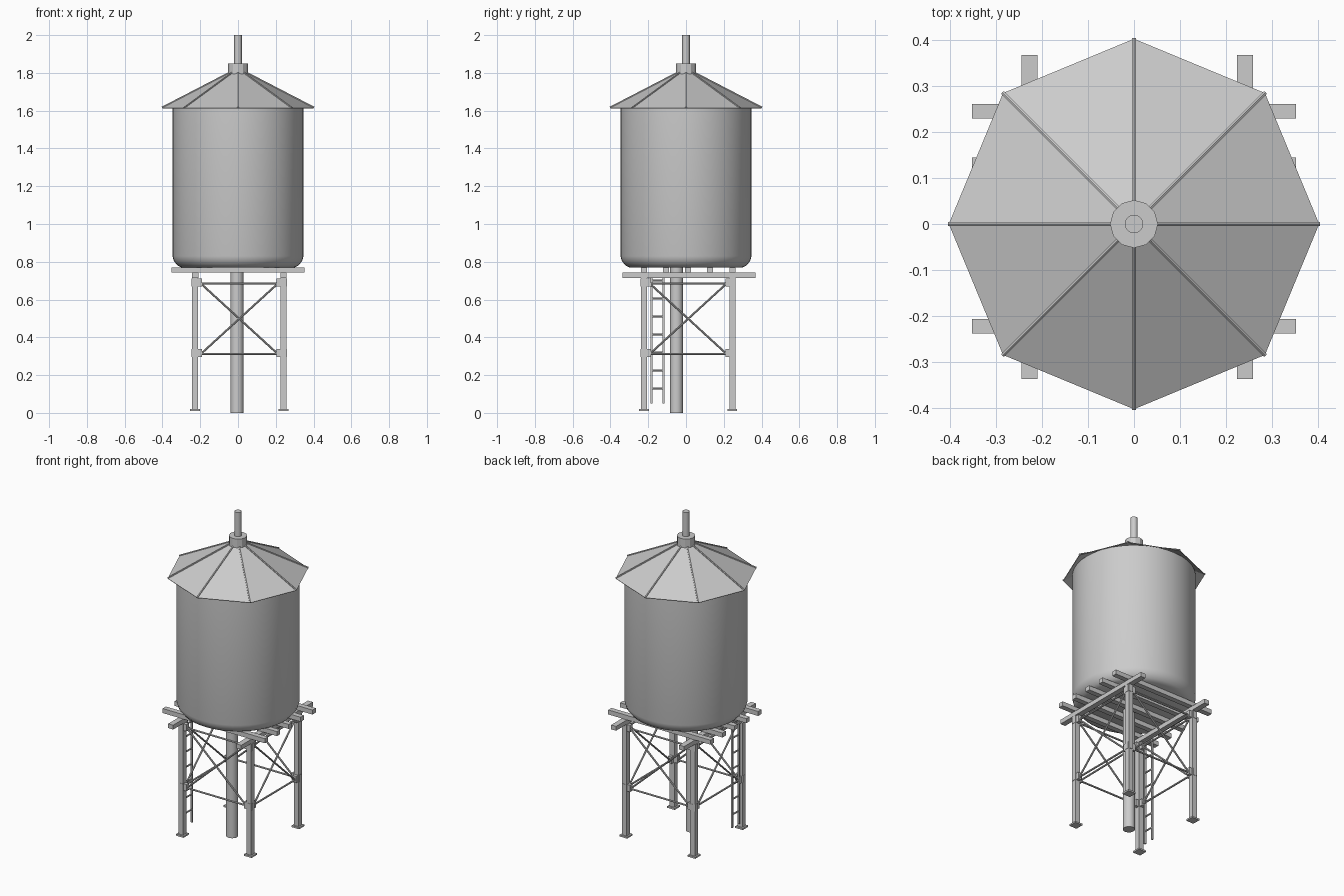
import bpy
import bmesh
import math
from mathutils import Vector

cube = bpy.data.objects.get("Cube")
if cube:
    bpy.data.objects.remove(cube, do_unlink=True)

GREY = bpy.data.materials.new("weathered_grey")
GREY.use_nodes = True
GREY.diffuse_color = (0.6, 0.6, 0.6, 1)
GREY.node_tree.nodes["Principled BSDF"].inputs["Base Color"].default_value = (0.6, 0.6, 0.6, 1)


def finish(name, bm, smooth=None):
    bmesh.ops.recalc_face_normals(bm, faces=bm.faces)
    mesh = bpy.data.meshes.new(name)
    bm.to_mesh(mesh)
    bm.free()
    mesh.materials.append(GREY)
    obj = bpy.data.objects.new(name, mesh)
    bpy.context.collection.objects.link(obj)
    if smooth:
        bpy.ops.object.select_all(action="DESELECT")
        obj.select_set(True)
        bpy.context.view_layer.objects.active = obj
        bpy.ops.object.shade_smooth_by_angle(angle=math.radians(smooth))
    return obj


def box(name, lo, hi):
    bm = bmesh.new()
    bmesh.ops.create_cube(bm, size=1)
    lo, hi = Vector(lo), Vector(hi)
    for v in bm.verts:
        v.co = (lo + hi) / 2 + v.co * (hi - lo)
    return finish(name, bm)


def rod(name, a, b, radius, sides=8, smooth=40):
    a, b = Vector(a), Vector(b)
    bm = bmesh.new()
    bmesh.ops.create_cone(bm, cap_ends=True, segments=sides, radius1=radius,
                          radius2=radius, depth=(b - a).length)
    turn = (b - a).to_track_quat("Z", "Y")
    for v in bm.verts:
        v.co = turn @ v.co + (a + b) / 2
    return finish(name, bm, smooth)


def lathe(name, profile, sides, smooth=None, caps=True):
    bm = bmesh.new()
    rings = []
    for r, z in profile:
        angles = [math.tau * i / sides for i in range(sides)]
        rings.append([bm.verts.new((r * math.cos(t), r * math.sin(t), z)) for t in angles])
    for low, high in zip(rings, rings[1:]):
        for i in range(sides):
            j = (i + 1) % sides
            bm.faces.new((low[i], low[j], high[j], high[i]))
    if caps:
        bm.faces.new(rings[0])
        bm.faces.new(rings[-1])
    return finish(name, bm, smooth)


# Tank with a rounded lower edge
lathe("tank", [(0.30, 0.77), (0.322, 0.782), (0.34, 0.805), (0.347, 0.83), (0.347, 1.625)], 48, 50)

# Eight-sided sheet roof, ridge strips, collar and vent
EAVE, EAVE_Z, CROWN, CROWN_Z = 0.402, 1.615, 0.045, 1.80
roof = lathe("roof", [(EAVE, EAVE_Z), (CROWN, CROWN_Z)], 8, caps=False)
shell = roof.modifiers.new("sheet_thickness", "SOLIDIFY")
shell.thickness = 0.004
for i in range(8):
    t = math.tau * i / 8
    out = Vector((math.cos(t), math.sin(t), 0))
    rod(f"roof_ridge_{i + 1}", out * EAVE + Vector((0, 0, EAVE_Z + 0.001)),
        out * CROWN + Vector((0, 0, CROWN_Z + 0.001)), 0.005, 6)
rod("roof_collar", (0, 0, 1.79), (0, 0, 1.85), 0.052, 12, 20)
rod("vent_pipe", (0, 0, 1.84), (0, 0, 2.0), 0.02, 16)

# Platform: two bearers under five joists
XS, YS = (-0.227, 0.241), (-0.222, 0.245)
for side, x in zip(("right", "left"), XS):
    box(f"bearer_{side}", (x - 0.017, -0.337, 0.715), (x + 0.017, 0.367, 0.742))
for i in range(5):
    y = YS[0] + (YS[1] - YS[0]) * i / 4
    box(f"joist_{i + 1}", (-0.352, y - 0.016, 0.742), (0.352, y + 0.016, 0.77))

# Legs with feet and inward bracket blocks
for x, sx in zip(XS, (1, -1)):
    for y, sy in zip(YS, (1, -1)):
        tag = ("right" if sx > 0 else "left") + ("_front" if sy > 0 else "_back")
        box(f"leg_{tag}", (x - 0.016, y - 0.016, 0.015), (x + 0.016, y + 0.016, 0.72))
        box(f"foot_{tag}", (x - 0.026, y - 0.026, 0.01), (x + 0.026, y + 0.026, 0.02))
        for level, z in (("lower", 0.318), ("upper", 0.69)):
            box(f"bracket_x_{level}_{tag}", (x - 0.018 * sx, y - 0.012, z - 0.021),
                (x + 0.036 * sx, y + 0.012, z + 0.021))
            box(f"bracket_y_{level}_{tag}", (x - 0.012, y - 0.018 * sy, z - 0.021),
                (x + 0.012, y + 0.036 * sy, z + 0.021))

# Cross bracing on all four sides
corners = [(XS[0], YS[0]), (XS[1], YS[0]), (XS[1], YS[1]), (XS[0], YS[1])]
LOW, HIGH = 0.312, 0.685
for i, name in enumerate(("front", "left", "back", "right")):
    a, b = Vector(corners[i]), Vector(corners[(i + 1) % 4])
    step = (b - a).normalized() * 0.03
    a, b = a + step, b - step
    for label, z1, z2 in (("lower_tie", LOW, LOW), ("upper_tie", HIGH, HIGH),
                          ("rising_brace", LOW, HIGH), ("falling_brace", HIGH, LOW)):
        rod(f"{label}_{name}", (*a, z1), (*b, z2), 0.0055)

# Supply pipe
rod("supply_pipe", (-0.005, -0.05, 0), (-0.005, -0.05, 0.775), 0.034, 20)

# Ladder beside the right front leg
LX = -0.234
for y in (-0.183, -0.119):
    box("ladder_rail", (LX - 0.006, y - 0.005, 0.05), (LX + 0.006, y + 0.005, 0.72))
for i in range(7):
    z = 0.13 + 0.095 * i
    rod("ladder_rung", (LX, -0.183, z), (LX, -0.119, z), 0.005)
